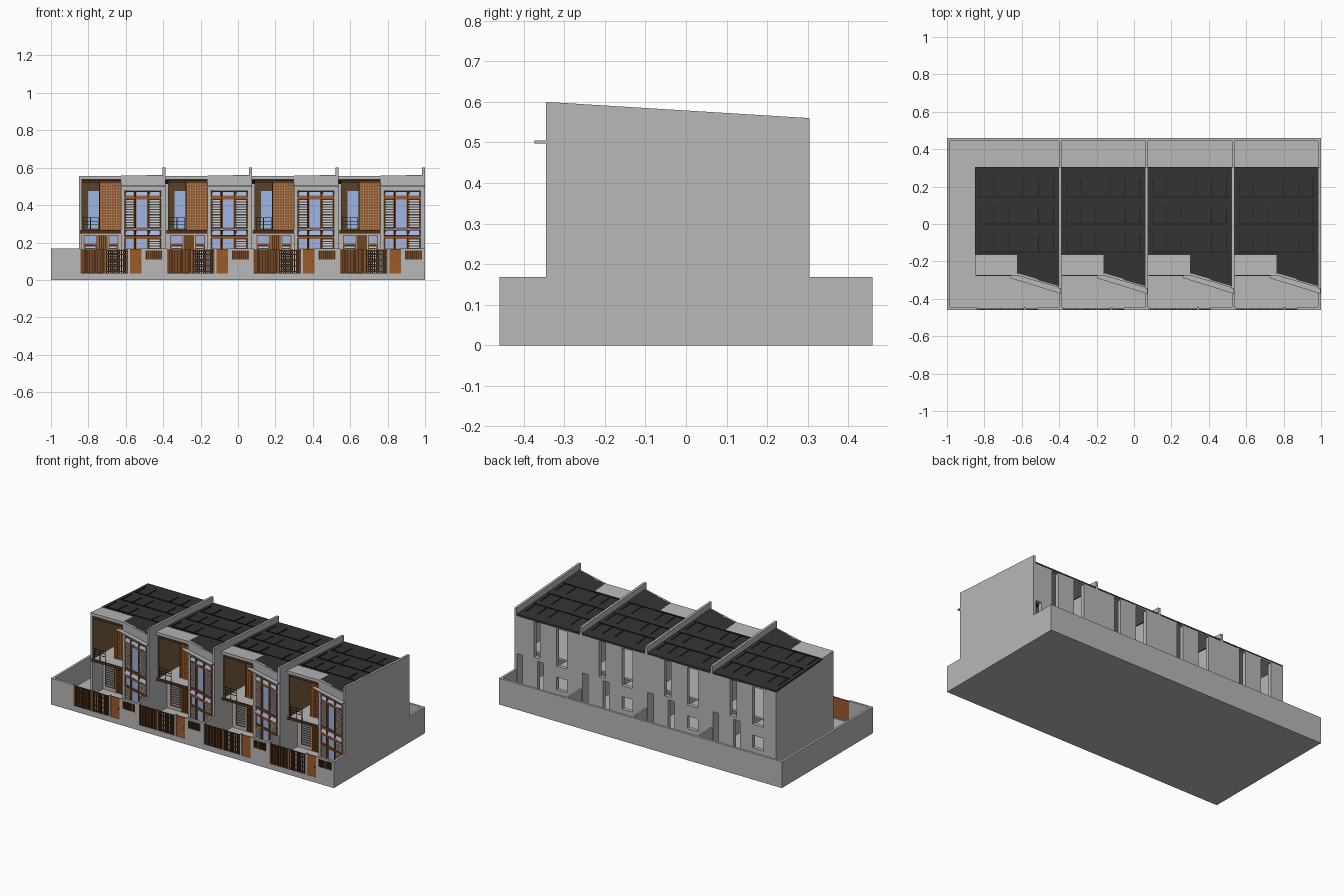
import bpy, bmesh, math
from mathutils import Matrix, Vector

cube = bpy.data.objects.get("Cube")
if cube:
    bpy.data.objects.remove(cube)

COLOURS = {
    "concrete": (0.48, 0.48, 0.48),
    "roof_charcoal": (0.032, 0.032, 0.032),
    "seam_black": (0.012, 0.012, 0.012),
    "wood": (0.33, 0.105, 0.023),
    "dark_wood": (0.075, 0.030, 0.010),
    "brown_lining": (0.10, 0.055, 0.022),
    "side_lining": (0.20, 0.115, 0.045),
    "glass_blue": (0.34, 0.46, 0.76),
    "louvre_white": (0.62, 0.62, 0.62),
    "rail_grey": (0.05, 0.05, 0.05),
}
mats = {}
for key, rgb in COLOURS.items():
    m = bpy.data.materials.new(key)
    m.use_nodes = True
    m.diffuse_color = (*rgb, 1)
    m.node_tree.nodes["Principled BSDF"].inputs["Base Color"].default_value = (*rgb, 1)
    mats[key] = m

parts = {}
PITCH, START = 0.4625, -0.85
FLOOR, WALL_TOP = 0.03, 0.168
IDENT = Matrix.Identity(4)


def mesh_of(name, mat):
    return parts.setdefault(name, (bmesh.new(), mat))[0]


def party(y):
    return 0.56 + (0.305 - y) * 0.0615


def roof(y):
    return party(y) - 0.038


def prism(name, mat, pts, z0, z1, M=IDENT):
    """Upright prism; either height may be a function of y."""
    bm = mesh_of(name, mat)
    rings = []
    for z in (z0, z1):
        rings.append([bm.verts.new(M @ Vector((x, y, z(y) if callable(z) else z))) for x, y in pts])
    low, high = rings
    bm.faces.new(low[::-1])
    bm.faces.new(high)
    for i in range(len(pts)):
        j = (i + 1) % len(pts)
        bm.faces.new((low[i], low[j], high[j], high[i]))


def box(name, mat, x0, x1, y0, y1, z0, z1, M=IDENT):
    prism(name, mat, [(x0, y0), (x1, y0), (x1, y1), (x0, y1)], z0, z1, M)


def cut_wall(name, mat, x0, x1, z0, z1, depth, holes, M):
    """Wall in the local xz plane, with rectangular openings, thickened along +y."""
    bm = mesh_of(name, mat)
    xs = sorted({x0, x1, *[h[0] for h in holes], *[h[1] for h in holes]})
    zs = sorted({z0, z1, *[h[2] for h in holes], *[h[3] for h in holes]})
    verts, faces = {}, []

    def vert(x, z):
        if (x, z) not in verts:
            verts[x, z] = bm.verts.new(M @ Vector((x, 0, z)))
        return verts[x, z]

    for a, b in zip(xs, xs[1:]):
        for c, d in zip(zs, zs[1:]):
            mx, mz = (a + b) / 2, (c + d) / 2
            if not any(h[0] < mx < h[1] and h[2] < mz < h[3] for h in holes):
                faces.append(bm.faces.new((vert(a, c), vert(b, c), vert(b, d), vert(a, d))))
    new = bmesh.ops.extrude_face_region(bm, geom=faces)["geom"]
    bmesh.ops.translate(bm, verts=[v for v in new if isinstance(v, bmesh.types.BMVert)],
                        vec=M.to_3x3() @ Vector((0, depth, 0)))


def frame(name, x0, x1, z0, z1, M, t=0.005):
    cut_wall(name, "wood", x0, x1, z0, z1, 0.012, [(x0 + t, x1 - t, z0 + t, z1 - t)],
             M @ Matrix.Translation((0, -0.002, 0)))


def louvre(name, x0, x1, z0, z1, M):
    box(name + "_shade", "rail_grey", x0, x1, 0.008, 0.011, z0, z1, M)
    n = max(2, round((z1 - z0) / 0.014))
    step = (z1 - z0) / n
    for i in range(n):
        box(name + "_slats", "louvre_white", x0, x1, 0.001, 0.006,
            z0 + i * step + 0.002, z0 + i * step + 0.010, M)


def awning(name, x0, x1, z0, z1, M):
    """Top-hung pane, tilted so that its foot meets the wall face."""
    T = M @ Matrix.Translation((0, 0.012, z1)) @ Matrix.Rotation(math.radians(-25), 4, 'X')
    box(name + "_panes", "glass_blue", x0 + 0.004, x1 - 0.004, -0.002, 0.002, z0 - z1, 0, T)
    box(name + "_sills", "wood", x0, x1, -0.003, 0.003, z0 - z1 - 0.003, z0 - z1, T)


# Party wall, roof, ceiling and canopy
PW = PITCH - 0.015
box("party_wall", "concrete", PW, PITCH, -0.345, 0.305, 0.0, party)
prism("roof", "roof_charcoal", [(0, 0.305), (0, -0.165), (0.225, -0.165), (0.225, -0.268),
                                (PW, -0.332), (PW, 0.305)], lambda y: roof(y) - 0.012, roof)
box("ceiling", "concrete", 0.012, PW, -0.15, 0.293, lambda y: roof(y) - 0.018, lambda y: roof(y) - 0.011)
box("canopy", "concrete", 0, 0.228, -0.275, -0.165, lambda y: roof(y) - 0.02, lambda y: roof(y) - 0.001)
box("canopy_soffit", "dark_wood", 0.012, 0.225, -0.268, -0.02, 0.520, 0.534)

# Raised roof seams in three staggered rows
for k, y0 in enumerate((0.145, 0.0, -0.15)):
    box("roof_seams", "seam_black", 0.02, 0.435, y0 - 0.003, y0 + 0.003, roof, lambda y: roof(y) + 0.004)
    for u in (0.025, 0.10, 0.18 + 0.08 * (k == 0), 0.34, 0.42):
        box("roof_seams", "seam_black", u - 0.002, u + 0.002, y0, y0 + 0.1, roof, lambda y: roof(y) + 0.004)

# Rear wall with doors and windows, and the middle floor
rear_holes = [(0.405, 0.445, 0.03, 0.27), (0.28, 0.325, 0.28, 0.508), (0.255, 0.30, 0.03, 0.26),
              (0.09, 0.165, 0.265, 0.505), (0.09, 0.165, 0.115, 0.195)]
cut_wall("rear_wall", "concrete", 0, PW, FLOOR, 0.512, 0.025, rear_holes, Matrix.Translation((0, 0.28, 0)))
box("middle_floor", "concrete", 0.012, PW, -0.165, 0.2, 0.25, 0.262)

# Slanted bay: wall, side, ledge and window grid
L = math.hypot(PW - 0.225, 0.065)
BAY = Matrix.Translation((0.225, -0.275, 0)) @ Matrix.Rotation(-math.atan2(0.065, PW - 0.225), 4, 'Z')
cut_wall("bay_wall", "concrete", 0, L, FLOOR, 0.559, 0.012, [(0.02, 0.222, 0.04, 0.478)], BAY)
box("bay_side_wall", "concrete", 0.225, 0.235, -0.272, -0.153, FLOOR, lambda y: roof(y) - 0.002)
prism("bay_ledge", "concrete", [(0.19, -0.29), (0.459, -0.373), (0.459, -0.335), (0.225, -0.27), (0.19, -0.27)],
      0.498, 0.505)
cols = [(0.022, 0.076), (0.080, 0.150), (0.154, 0.220)]
rows = [(0.04, 0.158), (0.163, 0.225), (0.232, 0.268), (0.276, 0.436), (0.443, 0.476)]
for r, (z0, z1) in enumerate(rows):
    for c, (x0, x1) in enumerate(cols):
        frame("bay_window_frame", x0, x1, z0, z1, BAY)
        if r in (2, 4):
            awning("bay_awning", x0, x1, z0 + 0.003, z1, BAY)
        elif c == 1 or (r == 1 and c == 0):
            box("bay_glass", "glass_blue", x0, x1, 0.004, 0.007, z0, z1, BAY)
        else:
            louvre("bay_louvre", x0 + 0.005, x1 - 0.005, z0 + 0.005, z1 - 0.005, BAY)
for z in (0.225, 0.436):
    box("bay_transoms", "wood", 0.02, 0.222, -0.003, 0.010, z, z + 0.007, BAY)

# Ground floor front under the balcony
FRONT = Matrix.Translation((0, -0.165, 0))
cut_wall("entrance_wall", "concrete", 0.0, 0.228, FLOOR, 0.25, 0.012,
         [(0.025, 0.095, 0.05, 0.24), (0.10, 0.152, 0.03, 0.24), (0.157, 0.21, 0.05, 0.24)], FRONT)
box("entrance_inner_wall", "concrete", 0.0, 0.235, -0.152, -0.147, FLOOR, 0.25)
for x0, x1 in ((0.025, 0.095), (0.157, 0.21)):
    frame("entrance_window_frame", x0, x1, 0.05, 0.19, FRONT)
    frame("entrance_window_frame", x0, x1, 0.19, 0.24, FRONT)
    box("entrance_glass", "glass_blue", x0, x1, 0.003, 0.006, 0.19, 0.238, FRONT)
    louvre("entrance_louvre", x0 + 0.006, x1 - 0.006, 0.056, 0.184, FRONT)
box("front_door", "dark_wood", 0.10, 0.152, 0.003, 0.008, 0.03, 0.24, FRONT)
for i in range(5):
    box("front_door_battens", "wood", 0.101 + i * 0.0105, 0.107 + i * 0.0105, -0.002, 0.003, 0.03, 0.24, FRONT)

# Balcony with a deep lined recess, rail and timber lattice
box("balcony_slab", "concrete", 0, 0.225, -0.272, -0.165, 0.25, 0.264)
box("balcony_fascia", "dark_wood", 0.005, 0.225, -0.277, -0.272, 0.248, 0.266)
box("recess_side_lining", "side_lining", 0.012, 0.017, -0.27, -0.02, 0.264, 0.522)
box("recess_lining", "brown_lining", 0.108, 0.113, -0.165, -0.02, 0.264, 0.522)
box("recess_lining", "brown_lining", 0.012, 0.113, -0.025, -0.02, 0.264, 0.522)
box("recess_glass", "glass_blue", 0.047, 0.106, -0.029, -0.025, 0.275, 0.475)
for z in (0.295, 0.312, 0.33):
    box("balcony_rail", "rail_grey", 0.017, 0.105, -0.270, -0.267, z, z + 0.003)
for u in (0.02, 0.06, 0.102):
    box("balcony_rail", "rail_grey", u, u + 0.003, -0.270, -0.267, 0.264, 0.333)
box("lattice_backing", "concrete", 0.113, 0.225, -0.188, -0.158, 0.264, 0.522)
for i in range(9):
    box("lattice", "wood", 0.110 + i * 0.0132, 0.1185 + i * 0.0132, -0.195, -0.188, 0.264, 0.522)
for i in range(18):
    box("lattice", "wood", 0.110, 0.2241, -0.193, -0.188, 0.265 + i * 0.0144, 0.274 + i * 0.0144)

# Street wall, slatted gate, side door and small grille
STREET = Matrix.Translation((0, -0.46, 0))
cut_wall("street_wall", "concrete", 0, PITCH, 0.0, WALL_TOP, 0.015,
         [(0.008, 0.262, 0.035, WALL_TOP), (0.272, 0.335, 0.035, WALL_TOP), (0.355, 0.445, 0.108, 0.158)], STREET)
box("gate_panel", "wood", 0.010, 0.137, 0.006, 0.009, 0.037, 0.162, STREET)
for i in range(15):
    box("gate_slats", "dark_wood", 0.010 + i * 0.0085, 0.0165 + i * 0.0085, 0.002, 0.006, 0.035, 0.163, STREET)
for i in range(10):
    box("gate_slats", "dark_wood", 0.143 + i * 0.0115, 0.150 + i * 0.0115, 0.001, 0.005, 0.035, 0.163, STREET)
for z in (0.042, 0.072, 0.102, 0.132, 0.155):
    box("gate_rails", "wood", 0.14, 0.262, 0.005, 0.009, z, z + 0.006, STREET)
for u in (0.008, 0.137, 0.256):
    box("gate_posts", "wood", u, u + 0.006, 0.001, 0.010, 0.035, 0.166, STREET)
box("side_door", "wood", 0.272, 0.335, 0.003, 0.009, 0.035, 0.166, STREET)
box("side_door_handle", "rail_grey", 0.322, 0.327, 0.0, 0.003, 0.09, 0.105, STREET)
box("grille_panel", "wood", 0.355, 0.445, 0.006, 0.009, 0.108, 0.158, STREET)
for i in range(8):
    box("grille_slats", "dark_wood", 0.356 + i * 0.0112, 0.364 + i * 0.0112, 0.001, 0.006, 0.108, 0.158, STREET)

# Yard partitions
for y0, y1 in ((-0.445, -0.345), (0.305, 0.445)):
    box("yard_partition", "concrete", PW + 0.002, PITCH - 0.001, y0, y1, FLOOR, WALL_TOP - 0.002)

house_parts = set(parts)

# Site: ground slab, outer walls and the exposed end wall
box("ground_slab", "concrete", -1, 1, -0.46, 0.46, 0, FLOOR)
box("outer_walls", "concrete", -1, -0.985, -0.46, 0.46, 0, WALL_TOP)
box("outer_walls", "concrete", 0.985, 1, -0.46, 0.46, 0, WALL_TOP)
box("outer_walls", "concrete", -0.985, 0.985, 0.445, 0.46, 0, WALL_TOP)
box("outer_walls", "concrete", -0.985, START, -0.46, -0.445, 0, WALL_TOP)
box("end_wall", "concrete", START, START + 0.012, -0.275, 0.305, FLOOR, lambda y: roof(y) - 0.003)

# Turn parts into objects; each house part repeats along the terrace
for name, (bm, mat) in parts.items():
    bmesh.ops.recalc_face_normals(bm, faces=bm.faces)
    mesh = bpy.data.meshes.new(name)
    bm.to_mesh(mesh)
    bm.free()
    mesh.materials.append(mats[mat])
    repeats = 4 if name in house_parts else 1
    for i in range(repeats):
        obj = bpy.data.objects.new(f"{name}_{i + 1}" if repeats > 1 else name, mesh)
        if repeats > 1:
            obj.location.x = START + i * PITCH
        bpy.context.scene.collection.objects.link(obj)
